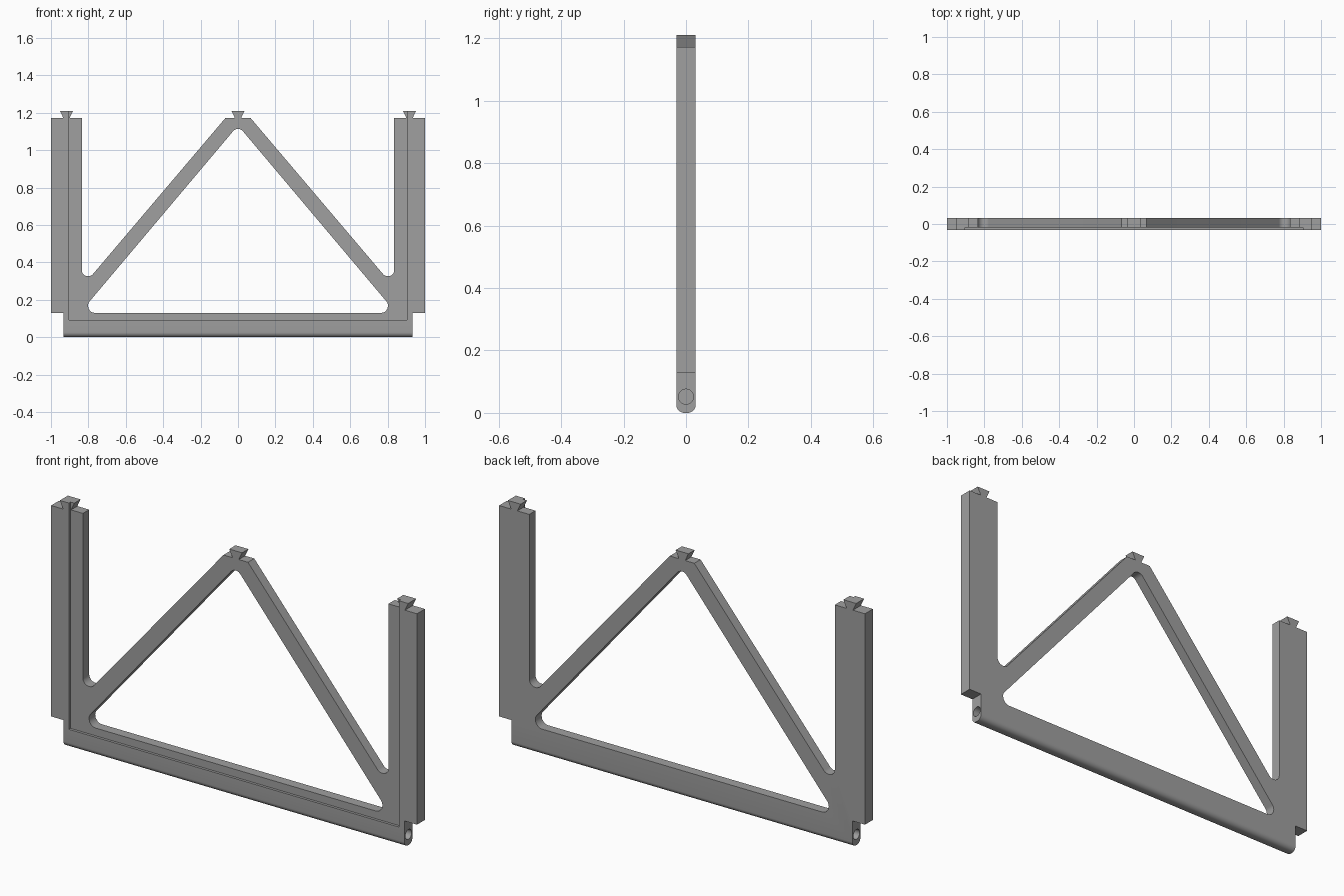
import bpy
import bmesh
from math import pi, tan
from mathutils import Matrix, Vector

DEPTH = 0.031       # half thickness of the frame
TOP, TIP = 1.172, 1.21

cube = bpy.data.objects.get("Cube")
if cube:
    bpy.data.objects.remove(cube, do_unlink=True)

grey = bpy.data.materials.new("mid_grey")
grey.use_nodes = True
grey.diffuse_color = (0.35, 0.35, 0.35, 1)
grey.node_tree.nodes["Principled BSDF"].inputs["Base Color"].default_value = grey.diffuse_color


def rounded(points, steps=8):
    """Replace each (x, z, radius) corner by an arc."""
    result = []
    for i, (x, z, r) in enumerate(points):
        corner = Vector((x, z))
        if r == 0:
            result.append(corner)
            continue
        a = (Vector(points[i - 1][:2]) - corner).normalized()
        b = (Vector(points[(i + 1) % len(points)][:2]) - corner).normalized()
        half = a.angle(b) / 2
        length = r / tan(half)
        start, end = a * length, b * length
        centre = (a + b).normalized() * (Vector((r, length)).length)
        for k in range(steps + 1):
            ray = (start - centre).lerp(end - centre, k / steps)
            result.append(corner + centre + ray.normalized() * r)
    return result


def make_object(name, bm):
    bmesh.ops.recalc_face_normals(bm, faces=bm.faces[:])
    mesh = bpy.data.meshes.new(name)
    bm.to_mesh(mesh)
    bm.free()
    obj = bpy.data.objects.new(name, mesh)
    bpy.context.collection.objects.link(obj)
    return obj


def prism(outline, y0, y1):
    bm = bmesh.new()
    face = bm.faces.new([bm.verts.new((p.x, y0, p.y)) for p in outline])
    ext = bmesh.ops.extrude_face_region(bm, geom=[face])
    moved = [v for v in ext["geom"] if isinstance(v, bmesh.types.BMVert)]
    bmesh.ops.translate(bm, vec=(0, y1 - y0, 0), verts=moved)
    return bm


def dovetail(x):
    """Flared joint, listed from +x to -x."""
    return [(x + 0.017, TOP, 0), (x + 0.035, TIP, 0),
            (x - 0.035, TIP, 0), (x - 0.017, TOP, 0)]


# Frame outline: foot, post, post joint, rounded valley, diagonal brace, peak joint
half = [(0.932, 0, 0), (0.932, 0.13, 0), (1, 0.13, 0), (1, TOP, 0)]
half += dovetail(0.917)
half += [(0.835, TOP, 0), (0.835, 0.326, 0.0325), (0.785, 0.326, 0.0325), (0.067, TOP, 0)]
half += dovetail(0)[:2]
mirrored = [(-x, z, r) for x, z, r in reversed(half)]
bm = prism(rounded(half + mirrored), -DEPTH, DEPTH)

# Rounded underside of the bottom rail
rail_edges = [e for e in bm.edges
              if all(v.co.z < 0.001 for v in e.verts)
              and abs(e.verts[0].co.x - e.verts[1].co.x) > 1]
bmesh.ops.bevel(bm, geom=rail_edges, offset=0.026, segments=8, profile=0.5, affect='EDGES')
frame = make_object("support_frame", bm)

# Triangular opening and shallow front recess
opening = rounded([(0.845, 0.13, 0.037), (0, 1.132, 0.033), (-0.845, 0.13, 0.037)])
recess = [Vector(p) for p in ((-0.903, 0.092), (0.903, 0.092), (0.903, 1.4), (-0.903, 1.4))]
cutters = [make_object("opening_cutter", prism(opening, -0.1, 0.1)),
           make_object("recess_cutter", prism(recess, -0.1, -0.018))]

# Pivot sockets in both ends of the rail
for side in (-1, 1):
    bm = bmesh.new()
    place = Matrix.Translation((side * 0.932, 0, 0.052)) @ Matrix.Rotation(pi / 2, 4, 'Y')
    bmesh.ops.create_cone(bm, cap_ends=True, segments=32, radius1=0.024,
                          radius2=0.024, depth=0.16, matrix=place)
    cutters.append(make_object("socket_cutter", bm))

for cutter in cutters:
    cutter.hide_render = True
    mod = frame.modifiers.new(cutter.name, 'BOOLEAN')
    mod.operation = 'DIFFERENCE'
    mod.solver = 'EXACT'
    mod.object = cutter

# Bake the cuts and remove the cutters
graph = bpy.context.evaluated_depsgraph_get()
baked = bpy.data.meshes.new_from_object(frame.evaluated_get(graph))
frame.modifiers.clear()
frame.data = baked
for cutter in cutters:
    bpy.data.objects.remove(cutter, do_unlink=True)
baked.materials.clear()
baked.materials.append(grey)

bpy.ops.object.select_all(action='DESELECT')
frame.select_set(True)
bpy.context.view_layer.objects.active = frame
bpy.ops.object.shade_smooth_by_angle(angle=pi / 6)
